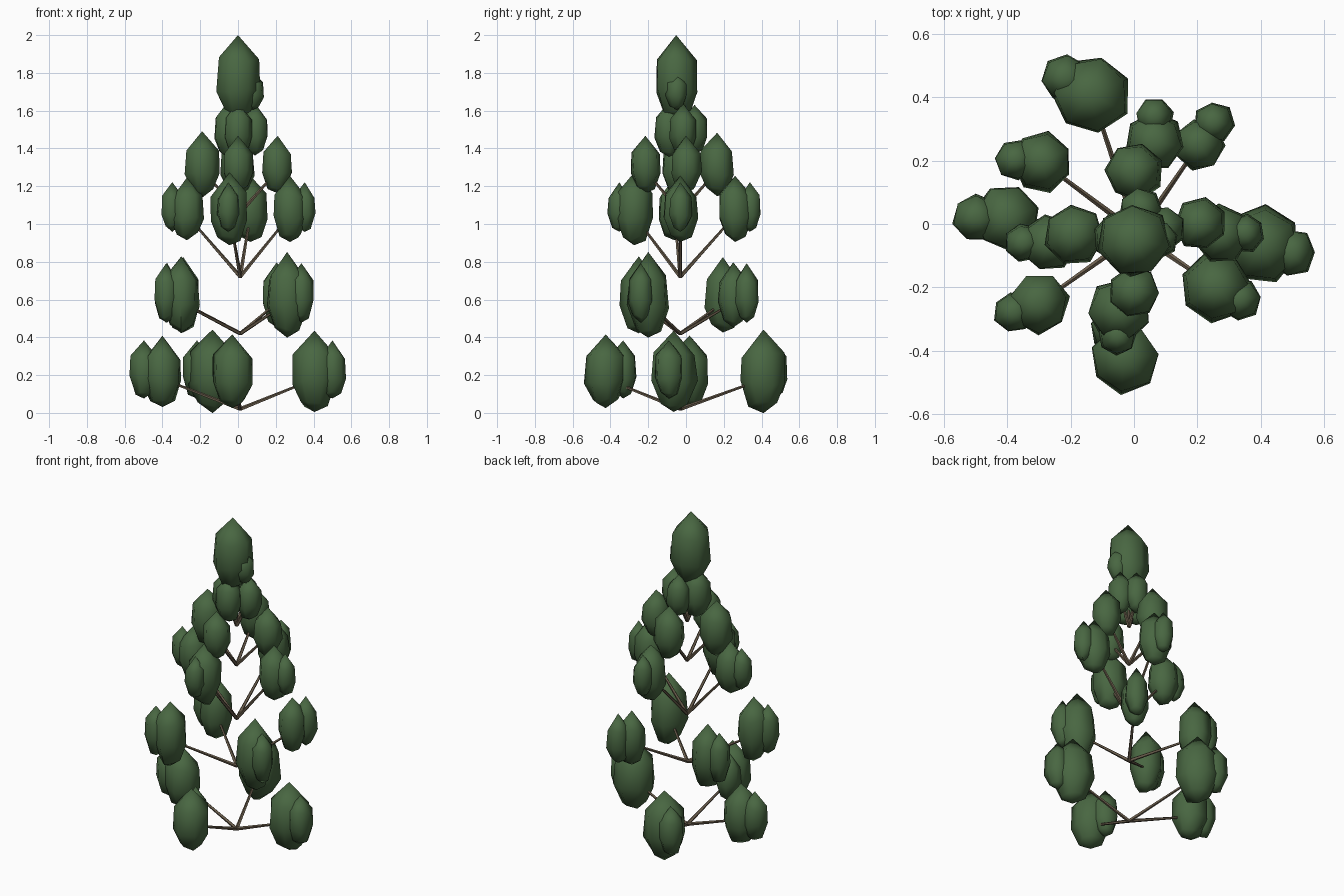
import bpy, bmesh, math, random
from mathutils import Vector

if "Cube" in bpy.data.objects:
    bpy.data.objects.remove(bpy.data.objects["Cube"])

random.seed(4)


def material(name, rgb):
    m = bpy.data.materials.new(name)
    m.diffuse_color = (*rgb, 1)
    m.use_nodes = True
    m.node_tree.nodes["Principled BSDF"].inputs["Base Color"].default_value = m.diffuse_color
    return m


GREEN = material("leaf green", (0.066, 0.135, 0.054))
BROWN = material("twig brown", (0.15, 0.115, 0.075))

# Half-profile of a leaf clump: radius factor, height factor
PROFILE = [(0.62, 0.10), (1.0, 0.36), (0.93, 0.70)]
SIDES = 7


def finish(bm, name, mat, angle):
    mesh = bpy.data.meshes.new(name)
    bm.to_mesh(mesh)
    bm.free()
    mesh.materials.append(mat)
    mesh.shade_smooth()
    mesh.set_sharp_from_angle(angle=math.radians(angle))
    ob = bpy.data.objects.new(name, mesh)
    bpy.context.collection.objects.link(ob)


def clump(name, centre, radius, half, inward=False):
    """Pointed, faceted leaf clump with slightly uneven rings."""
    bm = bmesh.new()
    cx, cy, cz = centre
    z0, h = cz - half, 2*half
    turn = random.uniform(0, math.tau)
    bottom = bm.verts.new((cx, cy, z0))
    top = bm.verts.new((cx, cy, z0 + h))
    rings = []
    for r, t in PROFILE:
        ring = []
        for i in range(SIDES):
            a = turn + math.tau*i/SIDES
            k = radius*r*random.uniform(0.96, 1.07)
            z = z0 + h*(t + random.uniform(-0.04, 0.04))
            ring.append(bm.verts.new((cx + k*math.cos(a), cy + k*math.sin(a), z)))
        rings.append(ring)
    for i in range(SIDES):
        j = (i+1) % SIDES
        bm.faces.new((bottom, rings[0][j], rings[0][i]))
        bm.faces.new((top, rings[-1][i], rings[-1][j]))
        for a, b in zip(rings, rings[1:]):
            bm.faces.new((a[i], a[j], b[j], b[i]))
    if inward:
        bmesh.ops.reverse_faces(bm, faces=bm.faces[:])
    finish(bm, name, GREEN, 60)


def twig(name, base, end):
    """Thin tapered twig rising from the tree's axis."""
    a, b = Vector((0.012, -0.03, base)), Vector(end)
    bm = bmesh.new()
    bmesh.ops.create_cone(bm, cap_ends=True, segments=5, radius1=0.011,
                          radius2=0.006, depth=(b-a).length)
    rot = (b-a).to_track_quat('Z', 'Y')
    for v in bm.verts:
        v.co = rot @ v.co + (a+b)/2
    finish(bm, name, BROWN, 30)


# Whorl: twig base, clump height, radius, half height,
# then each clump's x, y, scale and the direction of its side clump
WHORLS = {
    "lowest": (0.02, 0.22, 0.115, 0.205, [
        (.405, -.065, 1.05, -15), (-.40, .02, .92, 180),
        (-.135, .41, 1.08, 147), (-.03, -.425, .95, 110)]),
    "low": (0.42, 0.625, 0.10, 0.21, [
        (.26, -.20, 1.08, -27), (-.30, -.25, .97, 200),
        (-.29, .195, .95, 175), (.205, .25, .82, 57)]),
    "middle": (0.72, 1.08, 0.092, 0.175, [
        (.275, -.03, 1, 0), (-.27, -.06, .95, 180),
        (-.045, -.275, 1.1, 265), (.065, .26, 1, 90)]),
    "high": (1.06, 1.315, 0.086, 0.16, [
        (.21, 0, .95, None), (-.19, -.035, 1.1, None),
        (0, -.215, .95, None), (0, .165, 1.05, None)]),
    "upper": (1.31, 1.5, 0.076, 0.145, [
        (.09, -.015, .95, None), (-.05, -.04, 1.05, None),
        (0, -.09, 1, None), (.02, .045, .9, None)]),
}

for label, (base, height, radius, half, places) in WHORLS.items():
    inward = base < 0.5
    for n, (x, y, s, side) in enumerate(places, 1):
        clump(f"{label}_leaf_clump_{n}", (x, y, height), radius*s, half*s, inward)
        twig(f"{label}_twig_{n}", base, (x, y, height - 0.2*half))
        if side is not None:
            a, d = math.radians(side), 0.85*radius
            clump(f"{label}_side_clump_{n}",
                  (x + d*math.cos(a), y + d*math.sin(a), height + 0.01),
                  0.65*radius, 0.75*half, inward)

# Crown at the top of the tree
clump("crown_leaf_clump", (0, -0.052, 1.775), 0.115, 0.225)
clump("crown_side_clump", (0.08, -0.05, 1.705), 0.058, 0.10)
twig("crown_twig", 1.31, (0, -0.05, 1.7))
